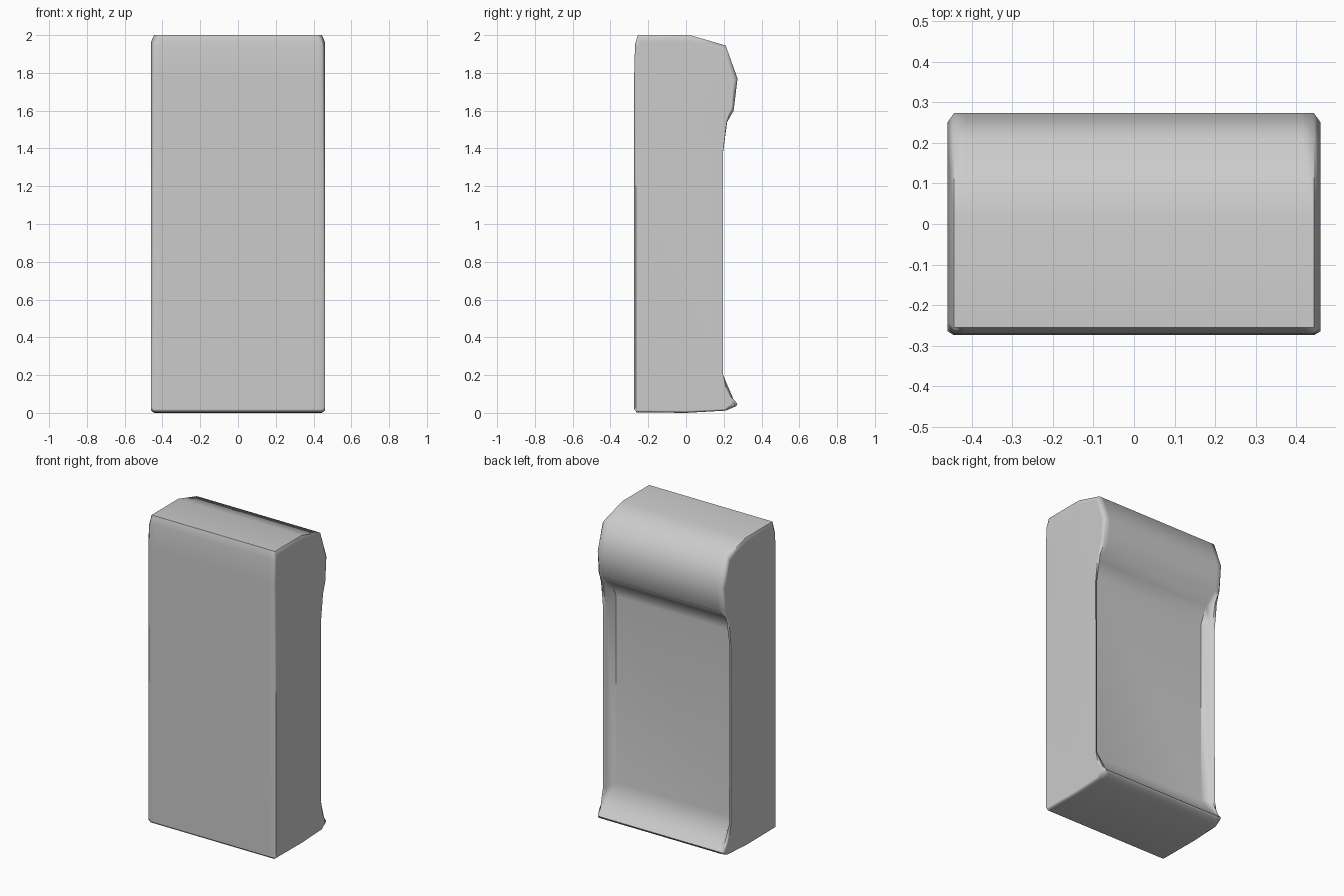
import bpy, bmesh
from math import radians

if "Cube" in bpy.data.objects:
    bpy.data.objects.remove(bpy.data.objects["Cube"])

# Matching (y, z) side profiles: side face, rounded edge, and recessed middle
side = [(-.262, .015), (0, .013), (.205, .022), (.24, .05), (.235, .075), (.218, .10),
        (.197, .20), (.195, 1.37), (.217, 1.55), (.24, 1.62), (.25, 1.76), (.20, 1.92),
        (.02, 1.965), (-.24, 1.965), (-.258, 1.93), (-.264, 1.80), (-.264, .03)]
edge = [(-.262, .003), (0, 0), (.21, .012), (.265, .035), (.272, .048), (.25, .075),
        (.19, .20), (.188, 1.37), (.218, 1.54), (.252, 1.60), (.273, 1.77), (.21, 1.945),
        (.02, 2), (-.255, 2), (-.27, 1.95), (-.274, 1.80), (-.274, .02)]
# The middle follows the edge except where the back panel is sunk in
middle = list(edge)
middle[5:9] = [(.23, .09), (.125, .22), (.125, 1.43), (.17, 1.53)]

sections = [(-.46, side), (-.444, edge), (-.415, middle),
            (.415, middle), (.444, edge), (.46, side)]

# Loft the cabinet across its width
bm = bmesh.new()
rings = [[bm.verts.new((x, y, z)) for y, z in prof] for x, prof in sections]
n = len(side)
for a, b in zip(rings, rings[1:]):
    for i in range(n):
        j = (i + 1) % n
        bm.faces.new((a[i], a[j], b[j], b[i]))
bm.faces.new(rings[0])
bm.faces.new(rings[-1])
bmesh.ops.recalc_face_normals(bm, faces=bm.faces)

mesh = bpy.data.meshes.new("cabinet_body")
bm.to_mesh(mesh)
bm.free()
body = bpy.data.objects.new("cabinet_body", mesh)
bpy.context.collection.objects.link(body)

# Soft shading that keeps the broad faces flat
bpy.context.view_layer.objects.active = body
body.select_set(True)
bpy.ops.object.shade_smooth_by_angle(angle=radians(55))
mod = body.modifiers.new("flat_panels", 'WEIGHTED_NORMAL')
mod.keep_sharp = True
